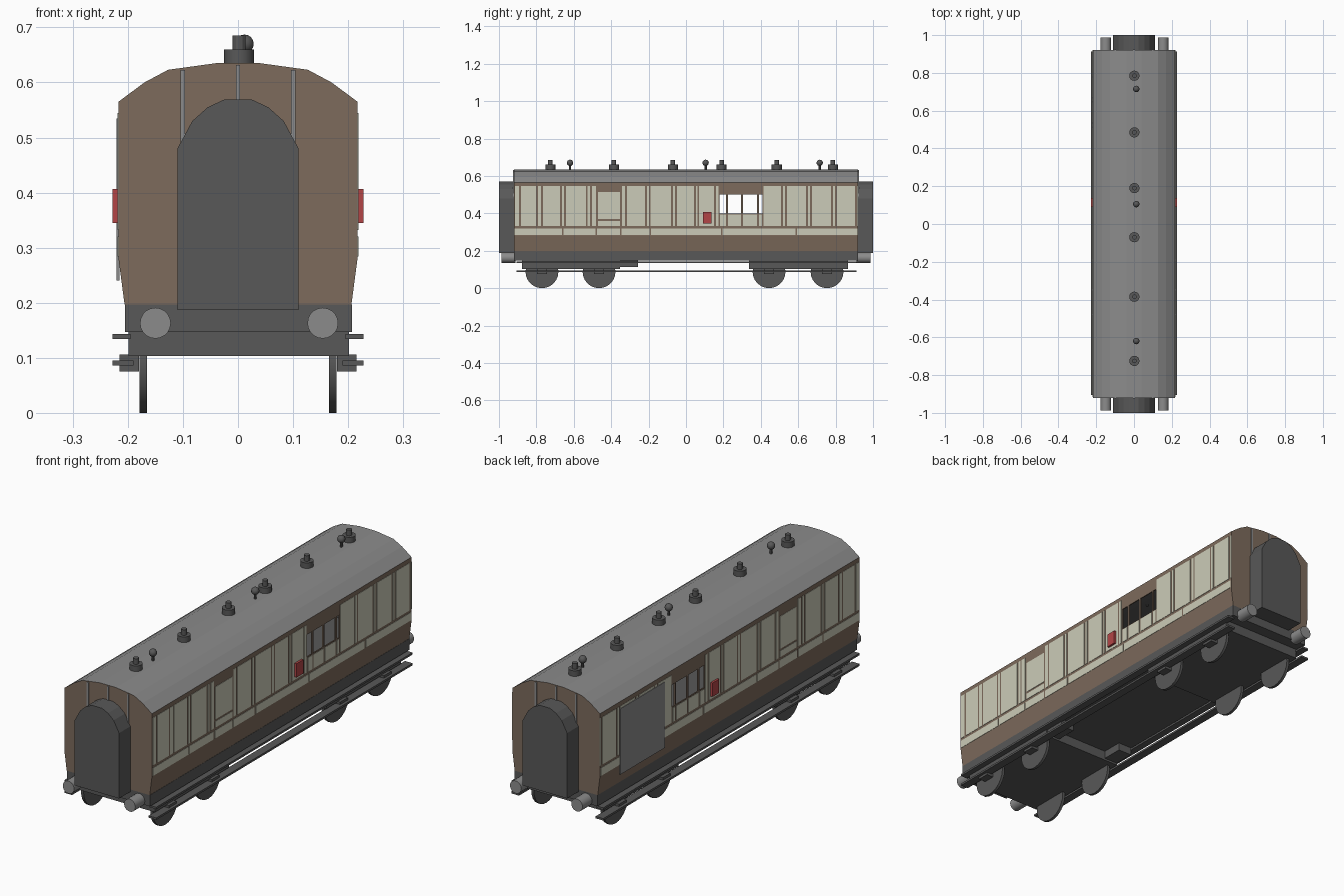
import bpy, bmesh, math

if "Cube" in bpy.data.objects:
    bpy.data.objects.remove(bpy.data.objects["Cube"])


def material(name, r, g, b):
    m = bpy.data.materials.new(name)
    m.diffuse_color = (r, g, b, 1)
    m.use_nodes = True
    m.node_tree.nodes["Principled BSDF"].inputs["Base Color"].default_value = m.diffuse_color
    return m


BROWN = material("brown", 0.205, 0.147, 0.107)
CREAM = material("cream", 0.60, 0.60, 0.48)
GREY = material("roof_grey", 0.26, 0.26, 0.26)
DARK = material("dark_grey", 0.098, 0.098, 0.098)
RED = material("red", 0.45, 0.06, 0.062)


def finish(name, bm, *mats):
    bmesh.ops.recalc_face_normals(bm, faces=bm.faces)
    me = bpy.data.meshes.new(name)
    bm.to_mesh(me)
    bm.free()
    for m in mats:
        me.materials.append(m)
    ob = bpy.data.objects.new(name, me)
    bpy.context.collection.objects.link(ob)
    return ob


def add_box(bm, x0, x1, y0, y1, z0, z1):
    vs = bmesh.ops.create_cube(bm, size=1)["verts"]
    for v in vs:
        v.co = ((x0 + x1) / 2 + v.co.x * (x1 - x0),
                (y0 + y1) / 2 + v.co.y * (y1 - y0),
                (z0 + z1) / 2 + v.co.z * (z1 - z0))


def boxes(name, mat, items):
    bm = bmesh.new()
    for it in items:
        add_box(bm, *it)
    return finish(name, bm, mat)


def both(x0, x1, *rest):
    """The same box on the right and left sides."""
    return [(x0, x1, *rest), (-x1, -x0, *rest)]


def cylinder(name, mat, loc, r, depth, axis="Z", sides=16):
    rot = {"X": (0, math.pi / 2, 0), "Y": (math.pi / 2, 0, 0), "Z": (0, 0, 0)}[axis]
    bpy.ops.mesh.primitive_cylinder_add(vertices=sides, radius=r, depth=depth,
                                        location=loc, rotation=rot)
    ob = bpy.context.object
    ob.name = name
    ob.data.materials.append(mat)
    bpy.ops.object.shade_smooth_by_angle()
    return ob


# Body shell: cross-section swept along y, with a window opening on each side
half = [(.206, .197), (.217, .28), (.217, .40), (.217, .50), (.217, .565),
        (.17, .60), (.127, .623), (.04, .635)]
ring = half + [(-x, z) for x, z in reversed(half)]
cuts = [-.92, .18, .408, .92]
bm = bmesh.new()
rows = [[bm.verts.new((x, y, z)) for x, z in ring] for y in cuts]
for j in range(3):
    for i in range(len(ring) - 1):
        zs = (ring[i][1], ring[i + 1][1])
        if j == 1 and sorted(zs) == [.40, .50]:
            continue
        f = bm.faces.new((rows[j][i], rows[j][i + 1], rows[j + 1][i + 1], rows[j + 1][i]))
        f.material_index = 1 if min(zs) > .56 else 0
bm.faces.new(rows[0])
bm.faces.new(rows[-1])
body = finish("body_shell", bm, BROWN, GREY, DARK)
sol = body.modifiers.new("thickness", "SOLIDIFY")
sol.thickness = .005
sol.offset = -1
sol.material_offset = 2

# Cream side panels laid out between the brown uprights
bars = [-.888, -.797, -.77, -.668, -.647, -.53, -.508, -.476, -.348, -.321,
        -.214, -.193, -.075, -.053, .048, .066, .155, .178, .219, .299, .385,
        .41, .513, .535, .647, .668, .781, .802, .909]
edges = [-.92] + bars + [.925]
panels = []
for a, b in zip(edges, edges[1:]):
    y0, y1 = a + .0045, b - .0045
    spans = [(.332, .545)]
    if a == -.476:
        spans = [(.332, .36), (.369, .515)]          # small door
    elif .17 < a < .41:
        spans = [(.332, .395)]                       # below the windows
    for z0, z1 in spans:
        panels += both(.216, .2185, y0, y1, z0, z1)
lower = [-.92, -.66, -.48, -.348, -.19, .19, .59, .92]
for a, b in zip(lower, lower[1:]):
    panels += both(.216, .2185, a + .004, b - .004, .284, .32)
boxes("cream_panels", CREAM, panels)

# Window bars, red side boxes, grey door on the left side
boxes("window_bars", BROWN, [s for y in (.219, .299, .385)
                             for s in both(.212, .2175, y - .005, y + .005, .40, .50)])
boxes("red_boxes", RED, both(.212, .228, .09, .137, .345, .407))
boxes("left_door_panel", GREY, [(-.221, -.215, .466, .78, .24, .535)])

# Gangways, end strips and buffers at both ends
arch = [(.11, .187), (.11, .48), (.083, .53), (.055, .555), (.025, .569)]
arch += [(-x, z) for x, z in reversed(arch)]
for s in (-1, 1):
    bm = bmesh.new()
    f = bm.faces.new([bm.verts.new((x, s * .915, z)) for x, z in arch])
    ext = bmesh.ops.extrude_face_region(bm, geom=[f], use_keep_orig=True)["geom"]
    for v in ext:
        if isinstance(v, bmesh.types.BMVert):
            v.co.y = s
    finish("gangway", bm, DARK)
    y0, y1 = sorted((s * .915, s * .924))
    boxes("end_strips", GREY, [(x - .004, x + .004, y0, y1, .19, z)
                               for x, z in ((-.1, .623), (0, .632), (.1, .623))])
    for x in (-.15, .154):
        cylinder("buffer", GREY, (x, s * .95, .163), .028, .075, "Y", 20)

# Roof vents and lamp tops
for y in (.785, .485, .19, -.07, -.385, -.725):
    cylinder("vent_base", DARK, (.002, y, .645), .027, .03)
    cylinder("vent_cap", DARK, (.002, y, .67), .012, .03, sides=12)
for y in (.715, .105, -.62):
    cylinder("lamp_stem", DARK, (.012, y, .645), .006, .04, sides=8)
    bpy.ops.mesh.primitive_uv_sphere_add(segments=14, ring_count=8, radius=.017,
                                         location=(.012, y, .67))
    bpy.context.object.name = "lamp_ball"
    bpy.context.object.data.materials.append(DARK)
    bpy.ops.object.shade_smooth_by_angle()

# Underframe, bogies, footboards
boxes("underframe", DARK, [(-.205, .207, -.92, .92, .147, .197)])
boxes("bogie_frames", DARK, [(-.199, .202, -.877, -.353, .103, .15),
                             (-.199, .202, .337, .866, .103, .15)])
boxes("underfloor_boxes", DARK, both(.13, .198, -.353, -.257, .112, .15))
boxes("upper_footboards", DARK, both(.195, .228, -.905, .912, .134, .143))
boxes("lower_footboards", DARK, both(.19, .228, -.905, .912, .086, .095))

# Wheels and axle boxes
for y in (-.77, -.465, .444, .754):
    for s in (-1, 1):
        cylinder("wheel", DARK, (s * .172, y, .088), .088, .013, "X", 24)
    boxes("axle_boxes", DARK, both(.18, .215, y - .027, y + .027, .075, .106))
